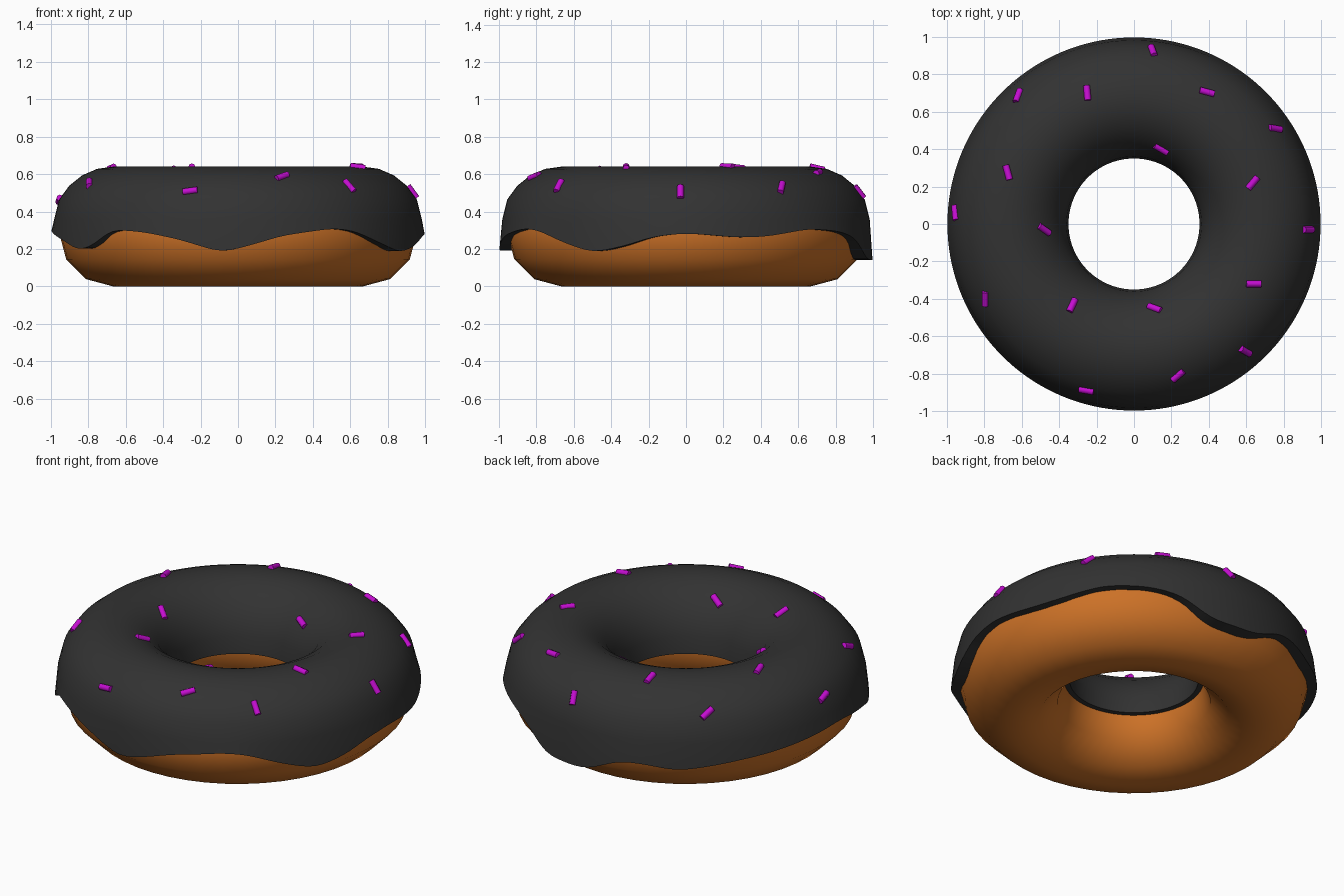
import bpy, bmesh, math
from mathutils import Vector, Matrix

if "Cube" in bpy.data.objects:
    bpy.data.objects.remove(bpy.data.objects["Cube"], do_unlink=True)

RING, MID, TUBE = 0.667, 0.29, 0.29       # ring radius, tube centre height, dough tube radius
IN, OUT, RISE = 0.317, 0.333, 0.35        # icing half widths and height
SEG = 144


def material(name, rgb):
    m = bpy.data.materials.new(name)
    m.use_nodes = True
    m.diffuse_color = (*rgb, 1)
    m.node_tree.nodes["Principled BSDF"].inputs["Base Color"].default_value = (*rgb, 1)
    return m


dough_mat = material("baked dough", (0.6, 0.165, 0.02))
icing_mat = material("dark icing", (0.032, 0.032, 0.032))
sprinkle_mat = material("magenta sprinkle", (0.56, 0.004, 0.64))


def finish(bm, name, mat, angle):
    bmesh.ops.recalc_face_normals(bm, faces=bm.faces)
    mesh = bpy.data.meshes.new(name)
    bm.to_mesh(mesh)
    bm.free()
    mesh.materials.append(mat)
    obj = bpy.data.objects.new(name, mesh)
    bpy.context.collection.objects.link(obj)
    bpy.ops.object.select_all(action='DESELECT')
    obj.select_set(True)
    bpy.context.view_layer.objects.active = obj
    bpy.ops.object.shade_smooth_by_angle(angle=math.radians(angle))
    return obj


def sweep(profile_at, segments, closed):
    """Sweep a (radius, height) profile around z; it may vary with the angle."""
    bm = bmesh.new()
    rings = []
    for i in range(segments):
        a = math.tau * i / segments
        rings.append([bm.verts.new((r * math.cos(a), r * math.sin(a), z))
                      for r, z in profile_at(i)])
    count = len(rings[0])
    for i in range(segments):
        p, q = rings[i], rings[(i + 1) % segments]
        for j in range(count if closed else count - 1):
            k = (j + 1) % count
            bm.faces.new((p[j], q[j], q[k], p[k]))
    return bm


# Dough ring with a twelve-sided tube
tube = [(RING + TUBE * math.cos(math.tau * k / 12), MID + TUBE * math.sin(math.tau * k / 12))
        for k in range(12)]
finish(sweep(lambda i: tube, 48, True), "dough", dough_mat, 60)

# Height of the dripping icing edge by angle
drips = [(0, .285), (17, .26), (26, .267), (41, .308), (55, .295), (65, .26), (75, .145),
         (85, .14), (92, .14), (103, .23), (111, .235), (122, .205), (143, .25), (165, .28),
         (182, .3), (200, .25), (212, .19), (220, .225), (227, .305), (240, .29), (252, .25),
         (265, .18), (277, .235), (283, .27), (300, .31), (308, .3), (318, .24),
         (330, .18), (342, .22), (349, .265), (360, .285)]


def drip_height(deg):
    for (a, za), (b, zb) in zip(drips, drips[1:]):
        if a <= deg <= b:
            return za + (zb - za) * (deg - a) / (b - a)


edge = [drip_height(360 * i / SEG) for i in range(SEG)]
for _ in range(3):
    edge = [(edge[i - 1] + 2 * edge[i] + edge[(i + 1) % SEG]) / 4 for i in range(SEG)]


def icing_profile(i):
    points = [(RING - TUBE + 0.01, MID - 0.01), (RING - IN, MID - 0.01)]
    for deg in range(165, 15, -15):
        c, s = math.cos(math.radians(deg)), math.sin(math.radians(deg))
        points.append((RING + c * (OUT if c > 0 else IN), MID + RISE * s))
    z = edge[i]
    dough_r = RING + math.sqrt(TUBE ** 2 - (z - MID) ** 2)
    points += [(0.982, 0.36), (0.997, z), (dough_r - 0.02, z)]
    return points


finish(sweep(icing_profile, SEG, False), "icing", icing_mat, 50)

# Sprinkles: x, y and heading in degrees, laid flat on the icing
sprinkles = [(.1, .925, 110), (-.62, .685, 70), (-.25, .7, 95), (.39, .705, -15),
             (.755, .51, -10), (.145, .4, -30), (.635, .22, 50), (-.675, .275, 105),
             (-.955, .06, 95), (-.48, -.03, -35), (.93, -.03, 0), (.64, -.32, 0),
             (-.795, -.4, 90), (-.33, -.435, 65), (.11, -.45, -20), (.595, -.68, -30),
             (.235, -.81, 40), (-.255, -.89, -10)]
bm = bmesh.new()
for x, y, heading in sprinkles:
    r = math.hypot(x, y)
    d = r - RING
    width = OUT if d > 0 else IN
    height = RISE * math.sqrt(max(0.02, 1 - (d / width) ** 2))
    slope = -RISE ** 2 * d / (width ** 2 * height)
    h = math.radians(heading)
    along = Vector((math.cos(h), math.sin(h), 0))
    along.z = slope * (along.x * x + along.y * y) / r
    turn = along.to_track_quat('Z', 'Y').to_matrix().to_4x4()
    bmesh.ops.create_cone(bm, cap_ends=True, segments=8, radius1=0.018, radius2=0.018,
                          depth=0.08, matrix=Matrix.Translation((x, y, MID + height)) @ turn)
finish(bm, "sprinkles", sprinkle_mat, 50)
